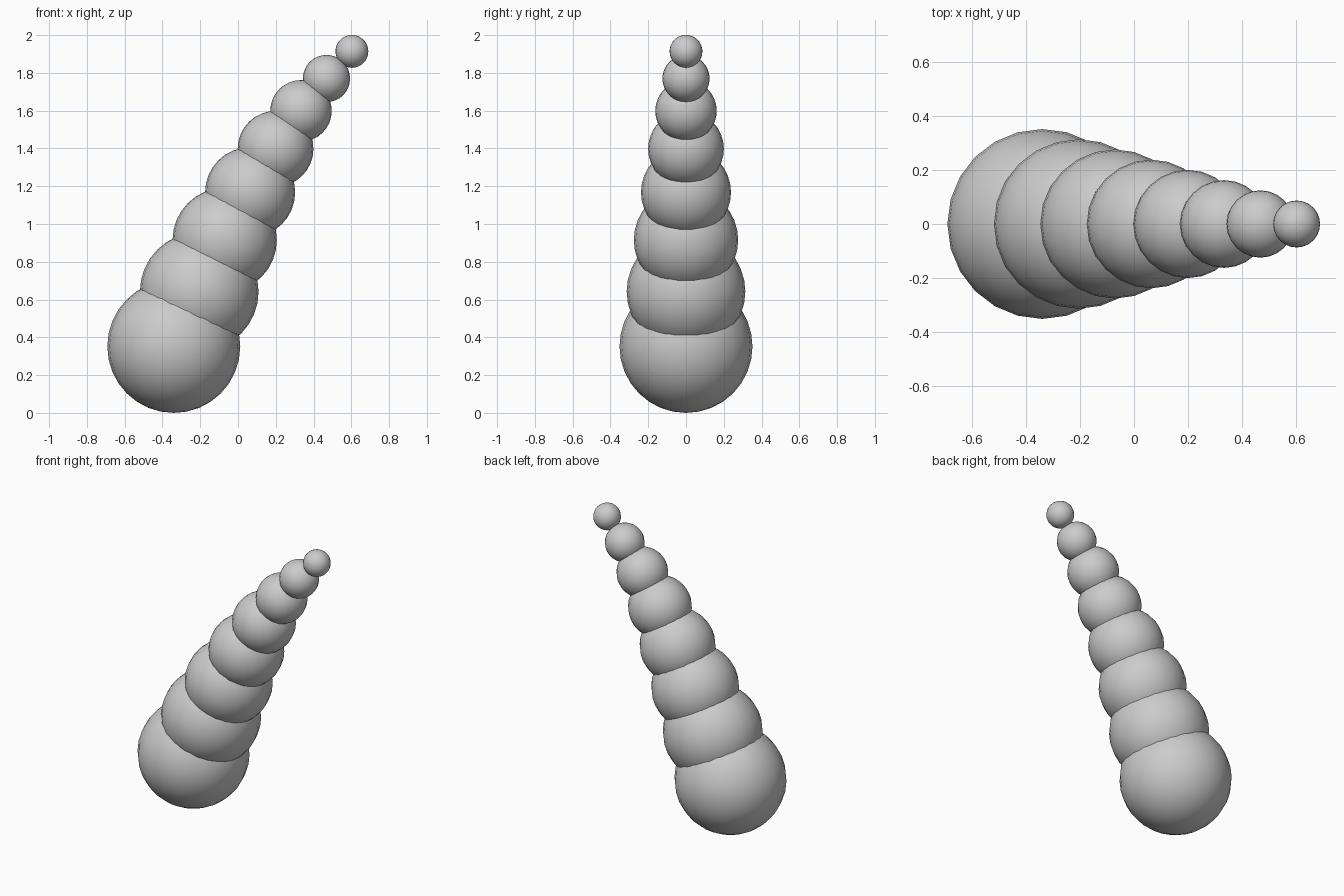
import bpy

if "Cube" in bpy.data.objects:
    bpy.data.objects.remove(bpy.data.objects["Cube"])

# Tapering, leaning stack of overlapping balls; spacing shrinks towards the tip
COUNT = 8
HEIGHTS = [0.352, 0.642, 0.915, 1.168, 1.398, 1.599, 1.770, 1.914]

for i, z in enumerate(HEIGHTS):
    t = i / (COUNT - 1)
    radius = 0.352 + (0.087 - 0.352) * t
    x = -0.34 + 0.943 * t
    bpy.ops.mesh.primitive_uv_sphere_add(segments=24, ring_count=16,
                                         radius=radius, location=(x, 0, z))
    ball = bpy.context.object
    ball.name = f"stack_ball_{i + 1}"
    bpy.ops.object.shade_smooth()
